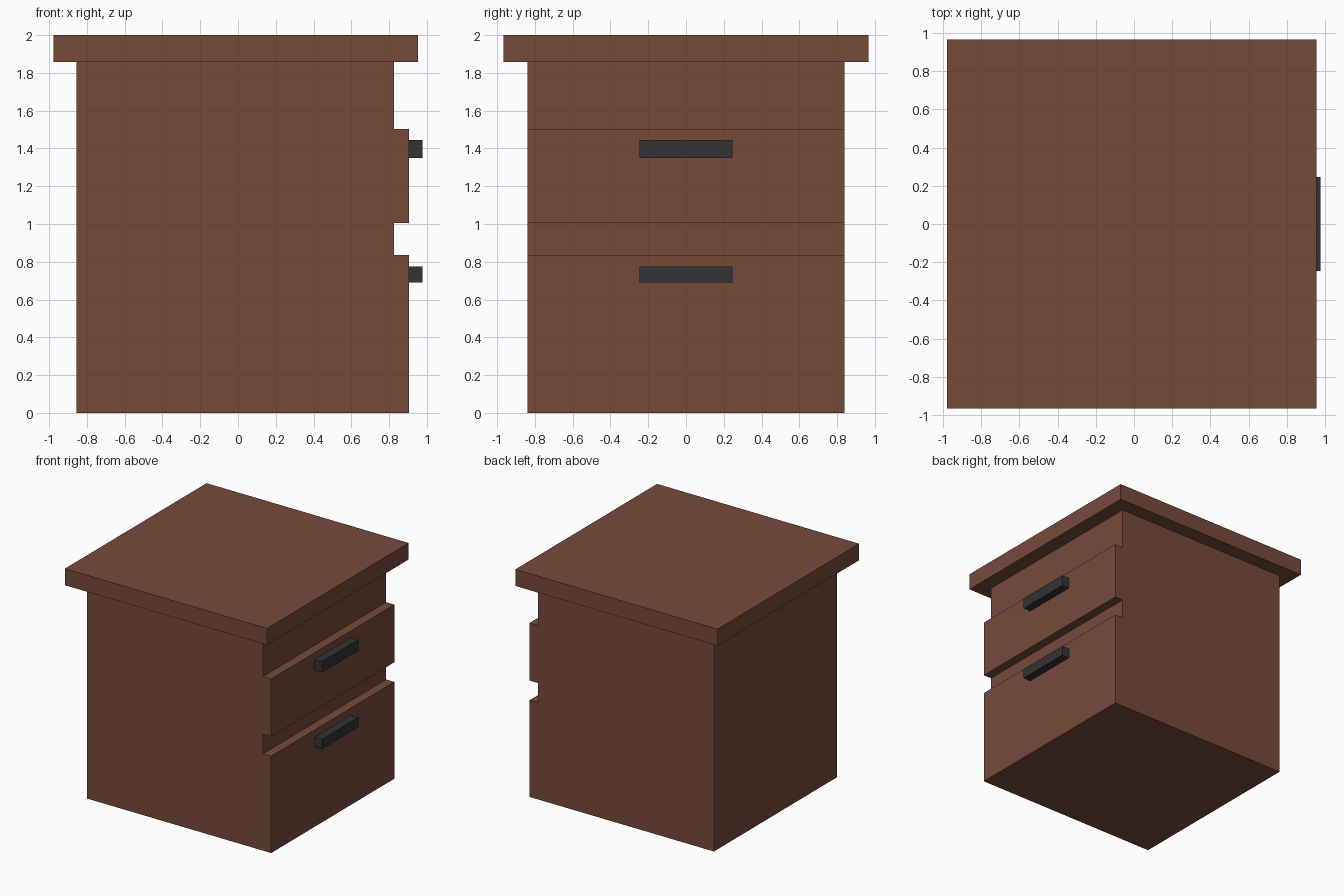
import bpy
import bmesh

if "Cube" in bpy.data.objects:
    bpy.data.objects.remove(bpy.data.objects["Cube"])


def material(name, rgb):
    m = bpy.data.materials.new(name)
    m.diffuse_color = (*rgb, 1)
    m.use_nodes = True
    m.node_tree.nodes["Principled BSDF"].inputs["Base Color"].default_value = m.diffuse_color
    return m


wood = material("brown_wood", (0.181, 0.0685, 0.0423))
metal = material("dark_metal", (0.0331, 0.0331, 0.0331))


def extrude_profile(name, points, half_width, mat):
    """Extrude an x-z outline symmetrically along y."""
    bm = bmesh.new()
    face = bm.faces.new([bm.verts.new((x, -half_width, z)) for x, z in points])
    ext = bmesh.ops.extrude_face_region(bm, geom=[face], use_keep_orig=True)
    verts = [g for g in ext["geom"] if isinstance(g, bmesh.types.BMVert)]
    bmesh.ops.translate(bm, verts=verts, vec=(0, 2 * half_width, 0))
    bmesh.ops.recalc_face_normals(bm, faces=bm.faces)
    mesh = bpy.data.meshes.new(name)
    bm.to_mesh(mesh)
    bm.free()
    mesh.materials.append(mat)
    obj = bpy.data.objects.new(name, mesh)
    bpy.context.collection.objects.link(obj)
    return obj


def rect(x0, x1, z0, z1):
    return [(x0, z0), (x1, z0), (x1, z1), (x0, z1)]


BACK, RECESS, FRONT = -0.855, 0.827, 0.905
TOP_Z = 1.857

# Cabinet body with two protruding drawer fronts, flush at the sides
extrude_profile("cabinet_body", [
    (BACK, 0), (FRONT, 0), (FRONT, 0.836), (RECESS, 0.836),
    (RECESS, 1.005), (FRONT, 1.005), (FRONT, 1.503), (RECESS, 1.503),
    (RECESS, TOP_Z), (BACK, TOP_Z)], 0.84, wood)

# Overhanging top board
extrude_profile("top_board", rect(-0.977, 0.953, TOP_Z, 2.0), 0.966, wood)

# Drawer handles
for name, z0, z1 in (("lower_handle", 0.689, 0.775), ("upper_handle", 1.35, 1.445)):
    extrude_profile(name, rect(FRONT, 0.976, z0, z1), 0.247, metal)
